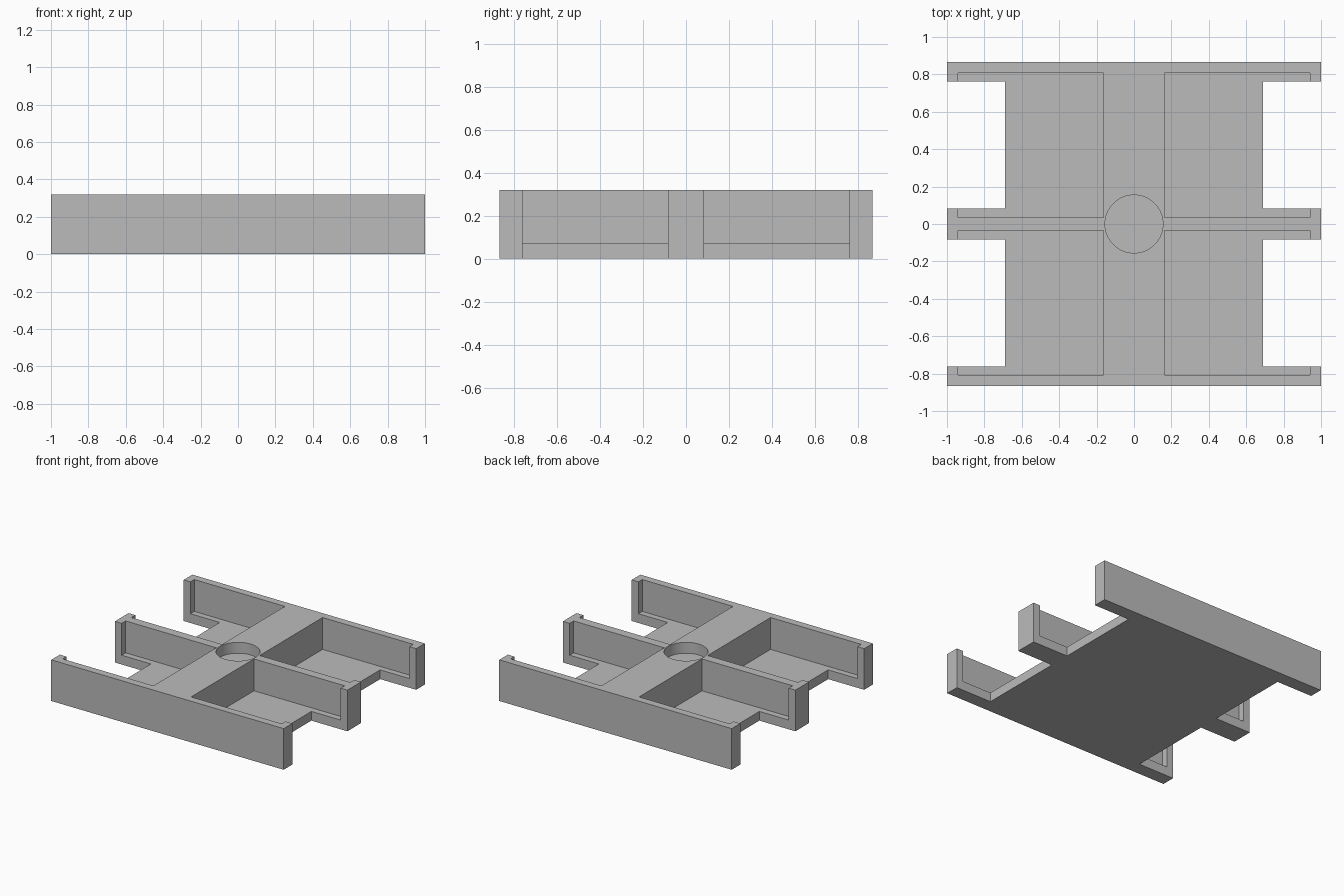
import bpy

if "Cube" in bpy.data.objects:
    bpy.data.objects.remove(bpy.data.objects["Cube"], do_unlink=True)

HALF_LENGTH, HALF_WIDTH, HEIGHT = 1.0, 0.867, 0.32
FLOOR = 0.072          # thickness of the tray floor
HOLE_FLOOR = 0.235     # bottom of the round recess
TOP = HEIGHT + 0.1     # cutters rise past the top face

grey = bpy.data.materials.new("plain_grey")
grey.use_nodes = True
colour = (0.5, 0.5, 0.5, 1)
grey.diffuse_color = colour
grey.node_tree.nodes["Principled BSDF"].inputs["Base Color"].default_value = colour


def box(name, low, high):
    """Axis-aligned box between two corners."""
    centre = [(a + b) / 2 for a, b in zip(low, high)]
    bpy.ops.mesh.primitive_cube_add(size=1, location=centre)
    obj = bpy.context.object
    obj.name = name
    obj.scale = [b - a for a, b in zip(low, high)]
    bpy.ops.object.transform_apply(location=True, scale=True, rotation=False)
    obj.data.materials.append(grey)
    return obj


def mirrored_box(name, low, high, sx, sy):
    """Box given for the +x +y quarter, moved to another quarter."""
    xs = sorted((low[0] * sx, high[0] * sx))
    ys = sorted((low[1] * sy, high[1] * sy))
    return box(name, (xs[0], ys[0], low[2]), (xs[1], ys[1], high[2]))


def cut(target, cutter):
    cutter.hide_render = True
    mod = target.modifiers.new("cut", 'BOOLEAN')
    mod.operation = 'DIFFERENCE'
    mod.solver = 'EXACT'
    mod.object = cutter
    bpy.context.view_layer.objects.active = target
    bpy.ops.object.modifier_apply(modifier=mod.name)
    bpy.data.objects.remove(cutter, do_unlink=True)


# Solid block
holder = box("tray_holder", (-HALF_LENGTH, -HALF_WIDTH, 0),
             (HALF_LENGTH, HALF_WIDTH, HEIGHT))

# Four pockets, each with an open finger notch at its outer end
for sx in (1, -1):
    for sy in (1, -1):
        cut(holder, mirrored_box("pocket_cutter", (0.162, 0.035, FLOOR),
                                 (0.942, 0.808, TOP), sx, sy))
        cut(holder, mirrored_box("notch_cutter", (0.69, 0.084, -0.1),
                                 (1.1, 0.761, TOP), sx, sy))

# Round recess in the middle
bpy.ops.mesh.primitive_cylinder_add(vertices=64, radius=0.155, depth=TOP - HOLE_FLOOR,
                                    location=(0, 0, (TOP + HOLE_FLOOR) / 2))
recess = bpy.context.object
recess.name = "recess_cutter"
recess.data.materials.append(grey)
cut(holder, recess)

# Smooth recess wall, sharp edges elsewhere
bpy.ops.object.select_all(action='DESELECT')
holder.select_set(True)
bpy.context.view_layer.objects.active = holder
bpy.ops.object.shade_smooth_by_angle(angle=0.5)
